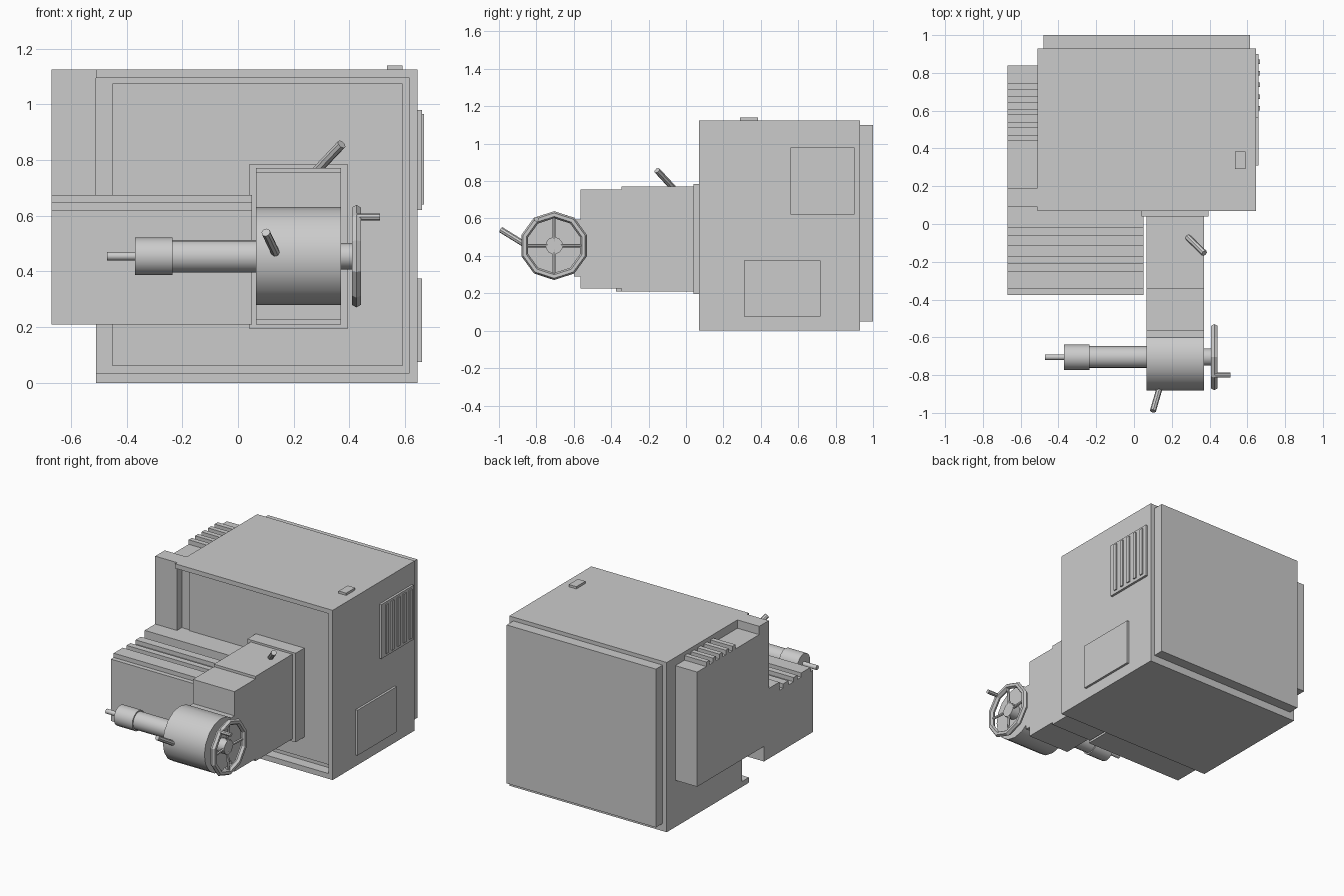
import bpy
import math
from mathutils import Vector

cube = bpy.data.objects.get("Cube")
if cube:
    bpy.data.objects.remove(cube, do_unlink=True)

grey = bpy.data.materials.new("plain_grey")
grey.use_nodes = True
grey.diffuse_color = (0.6, 0.6, 0.6, 1)
grey.node_tree.nodes["Principled BSDF"].inputs["Base Color"].default_value = (0.6, 0.6, 0.6, 1)


def finish(name, smooth=False):
    ob = bpy.context.object
    ob.name = name
    ob.data.name = name
    ob.data.materials.append(grey)
    if smooth:
        bpy.ops.object.shade_smooth_by_angle(angle=math.radians(40))
    return ob


def box(name, x, y, z):
    """Box from its (low, high) ranges on each axis."""
    bpy.ops.mesh.primitive_cube_add(size=1, location=[sum(r) / 2 for r in (x, y, z)])
    ob = bpy.context.object
    ob.scale = [r[1] - r[0] for r in (x, y, z)]
    bpy.ops.object.transform_apply(location=False, rotation=False, scale=True)
    return finish(name)


def rod(name, start, end, radius, sides=12):
    """Cylinder between two points."""
    a, b = Vector(start), Vector(end)
    bpy.ops.mesh.primitive_cylinder_add(vertices=sides, radius=radius, depth=(b - a).length,
                                        location=(a + b) / 2)
    bpy.context.object.rotation_euler = (b - a).to_track_quat('Z', 'Y').to_euler()
    return finish(name, True)


# Cabinet: body, with an open-sided rim around the recessed front
LEFT, RIGHT, TOP = -0.51, 0.645, 1.125
FRONT, FLOOR = 0.07, 0.14
box("cabinet_body", (LEFT, RIGHT), (FLOOR, 0.93), (0, TOP))
box("front_rim_bottom", (LEFT, RIGHT), (FRONT, FLOOR), (0, 0.035))
box("front_rim_top", (LEFT, RIGHT), (FRONT, FLOOR), (1.095, TOP))
box("front_rim_side", (0.615, RIGHT), (FRONT, FLOOR), (0.035, 1.095))
box("front_panel", (-0.45, 0.59), (0.13, FLOOR), (0.06, 1.075))
box("back_panel", (-0.48, 0.615), (0.93, 1.0), (0.05, 1.1))
box("top_button", (0.535, 0.59), (0.29, 0.385), (TOP, 1.14))

# Side vent and hatch
box("vent_plate", (RIGHT, 0.66), (0.56, 0.9), (0.62, 0.98))
for i in range(5):
    y = 0.612 + 0.062 * i
    box(f"vent_slat_{i + 1}", (0.66, 0.668), (y - 0.012, y + 0.012), (0.64, 0.965))
box("side_hatch", (RIGHT, 0.66), (0.31, 0.72), (0.075, 0.375))

# Tall motor housing beside the cabinet
SIDE = (-0.67, LEFT)
box("tall_housing", SIDE, (0.09, 0.84), (0.31, 1.07))
box("tall_housing_ridge", SIDE, (0.09, 0.19), (1.07, TOP))
for i in range(5):
    y = 0.44 + 0.068 * i
    box(f"tall_housing_fin_{i + 1}", SIDE, (y, y + 0.032), (1.07, 1.1))

# Low motor housing across the front
LOW = (-0.67, 0.05)
box("low_housing", LOW, (-0.375, FLOOR), (0.21, 0.62))
box("low_housing_ridge", LOW, (-0.02, FLOOR), (0.62, 0.675))
for i, span in enumerate([(-0.115, -0.06), (-0.21, -0.17), (-0.345, -0.25)]):
    box(f"low_housing_fin_{i + 1}", LOW, span, (0.62, 0.648))

# Arm
ARM = (0.065, 0.37)
box("arm_flange", (0.04, 0.395), (0.04, FLOOR), (0.195, 0.785))
box("arm_root", ARM, (-0.345, 0.04), (0.21, 0.772))
box("arm_tip", ARM, (-0.565, -0.345), (0.225, 0.755))
box("arm_neck", ARM, (-0.60, -0.565), (0.29, 0.595))

# Drum and spindle
AY, AZ = -0.705, 0.455


def axle(name, x0, x1, radius, sides=16):
    return rod(name, (x0, AY, AZ), (x1, AY, AZ), radius, sides)


axle("drum", *ARM, 0.176, 16)
axle("spindle_tube", -0.235, 0.065, 0.058)
axle("spindle_collar", -0.37, -0.235, 0.067)
axle("spindle_tip", -0.47, -0.37, 0.015)

# Handwheel
axle("wheel_hub", 0.37, 0.425, 0.047, 10)
bpy.ops.mesh.primitive_torus_add(major_segments=10, minor_segments=6, major_radius=0.165,
                                 minor_radius=0.019, location=(0.425, AY, AZ),
                                 rotation=(0, math.pi / 2, 0))
finish("wheel_rim")
for i in range(4):
    a = i * math.pi / 2
    rod(f"wheel_spoke_{i + 1}", (0.415, AY, AZ),
        (0.425, AY + 0.16 * math.cos(a), AZ + 0.16 * math.sin(a)), 0.009, 6)
rod("wheel_handle", (0.425, -0.8, 0.596), (0.51, -0.8, 0.596), 0.013, 8)

# Levers
rod("arm_lever", (0.285, -0.07, 0.765), (0.372, -0.155, 0.857), 0.017, 8)
rod("drum_lever", (0.138, -0.86, 0.46), (0.1, -0.99, 0.54), 0.016, 8)
